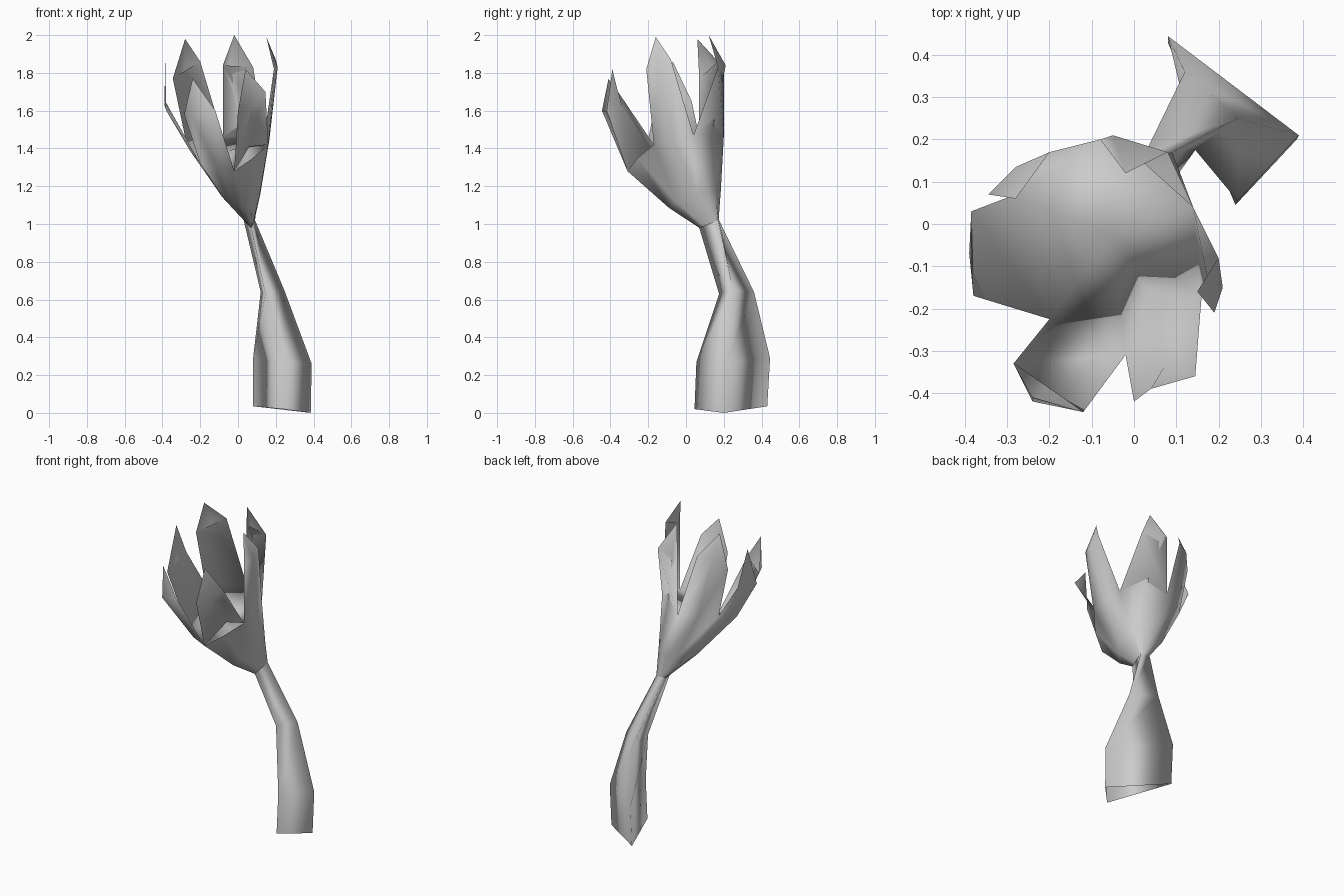
import bpy
from mathutils import Vector

if "Cube" in bpy.data.objects:
    bpy.data.objects.remove(bpy.data.objects["Cube"])


def make_object(name, verts, faces):
    me = bpy.data.meshes.new(name)
    me.from_pydata([tuple(v) for v in verts], [], faces)
    me.update()
    for p in me.polygons:
        p.use_smooth = True
    ob = bpy.data.objects.new(name, me)
    bpy.context.collection.objects.link(ob)
    return ob


def loft_faces(n, count):
    return [(k * n + i, k * n + (i + 1) % n, (k + 1) * n + (i + 1) % n, (k + 1) * n + i)
            for k in range(count - 1) for i in range(n)]


# Three-sided leaning stem: front, right and back-left corners of each ring
stem_rings = [
    [(.24, .045, .02), (.385, .20, 0), (.08, .43, .035)],
    [(.245, .055, .27), (.39, .21, .26), (.08, .445, .29)],
    [(.145, .175, .63), (.245, .25, .65), (.12, .36, .64)],
    [(.07, .07, .98), (.09, .17, 1.02), (.03, .175, 1.02)],
]
make_object("stem", [p for r in stem_rings for p in r], loft_faces(3, 4))

# Low points of the cup rim, between the prongs, anticlockwise from the front
valleys = [Vector(v) for v in (
    (-.02, -.31, 1.28), (.16, -.17, 1.42), (.14, .04, 1.47),
    (-.08, .20, 1.46), (-.28, .07, 1.46), (-.20, -.225, 1.32))]

# Prong ends: first side, ridge, second side, tip
prongs = [
    [(0, -.42, 1.60), (.07, -.34, 1.62), (.145, -.36, 1.70), (.04, -.39, 1.82)],
    [(.19, -.21, 1.82), (.21, -.15, 1.83), (.20, -.08, 1.87), (.15, -.16, 1.99)],
    [(.08, .17, 1.83), (-.05, .21, 1.84), (-.08, .20, 1.84), (-.02, .12, 2.0)],
    [(-.20, .17, 1.86), (-.28, .135, 1.84), (-.345, .07, 1.77), (-.28, .06, 1.98)],
    [(-.385, .03, 1.65), (-.39, -.07, 1.63), (-.38, -.17, 1.60), (-.385, -.07, 1.86)],
    [(-.285, -.33, 1.58), (-.24, -.42, 1.57), (-.12, -.445, 1.60), (-.24, -.41, 1.77)],
]

# Rim: valleys alternate with slightly bulging prong ridges
axis = Vector((-.05, -.05, 0))
rim = []
for i, v in enumerate(valleys):
    m = (v + valleys[(i + 1) % 6]) / 2
    out = axis + (m - axis) * 1.08
    rim += [v, Vector((out.x, out.y, m.z))]

# Cup flaring from the stem top to the rim
top = [Vector(p) for p in stem_rings[-1]]
neck = [top[k].lerp(top[(k + 1) % 3], j / 4) for k in range(3) for j in range(4)]
belly = []
for a, b in zip(neck, rim):
    p = a.lerp(b, .42)
    p.z = a.z + (b.z - a.z) * .35
    belly.append(p)
verts = neck + belly + rim
faces = loft_faces(12, 3)

# Floor of the cup, spanning between the valleys
centre = len(verts)
verts.append(Vector((-.05, -.03, 1.39)))

for i, ends in enumerate(prongs):
    a, ridge, b = 24 + 2 * i, 25 + 2 * i, 24 + (2 * i + 2) % 12
    s = len(verts)
    verts += [Vector(p) for p in ends]
    if i == 0:
        # Broken front prong: only a hollow inner wall, open to the outside
        verts.append(Vector((.06, -.20, 1.41)))
        inner = s + 4
        faces += [(a, inner, s + 1, s), (inner, b, s + 2, s + 1),
                  (a, centre, inner), (inner, centre, b)]
    else:
        # Prong: two outer faces and one inner face
        faces += [(a, ridge, s + 1, s), (ridge, b, s + 2, s + 1),
                  (b, a, s, s + 2), (a, b, centre)]
    # Pointed tip
    faces += [(s, s + 1, s + 3), (s + 1, s + 2, s + 3)]
make_object("cup_with_prongs", verts, faces)
